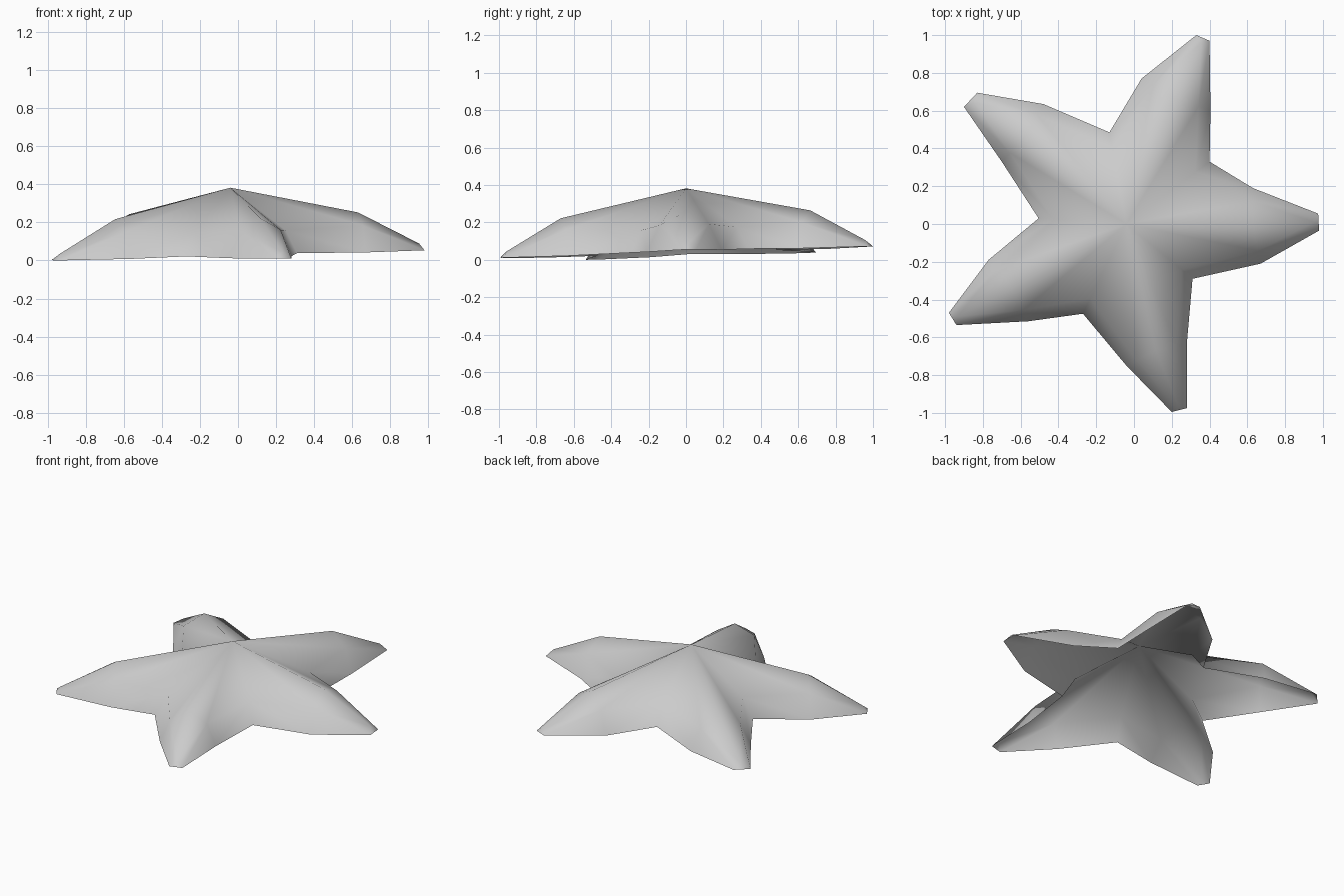
import bpy
import bmesh
from mathutils import Vector

default_cube = bpy.data.objects.get("Cube")
if default_cube:
    bpy.data.objects.remove(default_cube, do_unlink=True)

# Outline of each arm, clockwise: valley, flank, two tip corners, flank
arms = {
    "east": [(.40, .33), (.63, .19), (.975, .055), (.98, -.035), (.67, -.21)],
    "south": [(.31, -.29), (.28, -.63), (.28, -.975), (.20, -.995), (-.04, -.75)],
    "south_west": [(-.27, -.475), (-.56, -.515), (-.94, -.535), (-.98, -.47), (-.77, -.19)],
    "north_west": [(-.505, .03), (-.70, .33), (-.90, .62), (-.83, .695), (-.48, .635)],
    "north": [(-.13, .485), (.04, .77), (.33, 1.0), (.40, .97), (.405, .60)],
}
APEX = Vector((-.04, 0))
RIDGE_HEIGHT = .205
SHOULDER_HEIGHT = .14

bm = bmesh.new()


def add_vert(point, height=0.0):
    """Vertex at a height above the gently tilted rim plane."""
    x, y = point
    return bm.verts.new((x, y, .035 + .02 * x + .03 * y + height))


apex = add_vert(APEX, .348)

# Valleys between the arms: a rim vertex and a crease vertex above it
valleys = []
for outline in arms.values():
    rim = Vector(outline[0])
    valleys.append((add_vert(rim, .006), add_vert(APEX.lerp(rim, .83), .125)))


def half_arm(valley, flank_point, tip_rim, ridge_point, ridge, tip_top):
    """Crown, shoulder and side wall on one side of an arm's ridge."""
    valley_rim, valley_crease = valley
    flank = add_vert(flank_point)
    shoulder = add_vert(ridge_point.lerp(flank_point, .66), SHOULDER_HEIGHT)
    return [
        (apex, ridge, shoulder),
        (apex, shoulder, valley_crease),
        (ridge, tip_top, shoulder),
        (shoulder, tip_top, tip_rim, flank),
        (valley_crease, shoulder, flank, valley_rim),
    ]


# Five arms, open underneath
for i, outline in enumerate(arms.values()):
    _, flank_a, tip_a, tip_b, flank_b = [Vector(p) for p in outline]
    ridge_point = (flank_a + flank_b) * .485
    ridge = add_vert(ridge_point, RIDGE_HEIGHT)
    tip_top = add_vert((tip_a + tip_b) * .487, .034)
    rim_a, rim_b = add_vert(tip_a), add_vert(tip_b)
    faces = half_arm(valleys[i], flank_a, rim_a, ridge_point, ridge, tip_top)
    faces += half_arm(valleys[(i + 1) % len(valleys)], flank_b, rim_b,
                      ridge_point, ridge, tip_top)
    faces.append((tip_top, rim_a, rim_b))
    for corners in faces:
        bm.faces.new(corners)

# Face the shell outwards
bmesh.ops.recalc_face_normals(bm, faces=bm.faces[:])
if sum(f.normal.z * f.calc_area() for f in bm.faces) < 0:
    bmesh.ops.reverse_faces(bm, faces=bm.faces[:])
for face in bm.faces:
    face.smooth = True

mesh = bpy.data.meshes.new("starfish_shell")
bm.to_mesh(mesh)
bm.free()
starfish = bpy.data.objects.new("starfish_shell", mesh)
bpy.context.collection.objects.link(starfish)

# Plain grey skin
grey = bpy.data.materials.new("light_grey")
grey.use_nodes = True
colour = (.6, .6, .6, 1)
grey.diffuse_color = colour
grey.node_tree.nodes["Principled BSDF"].inputs["Base Color"].default_value = colour
mesh.materials.append(grey)
